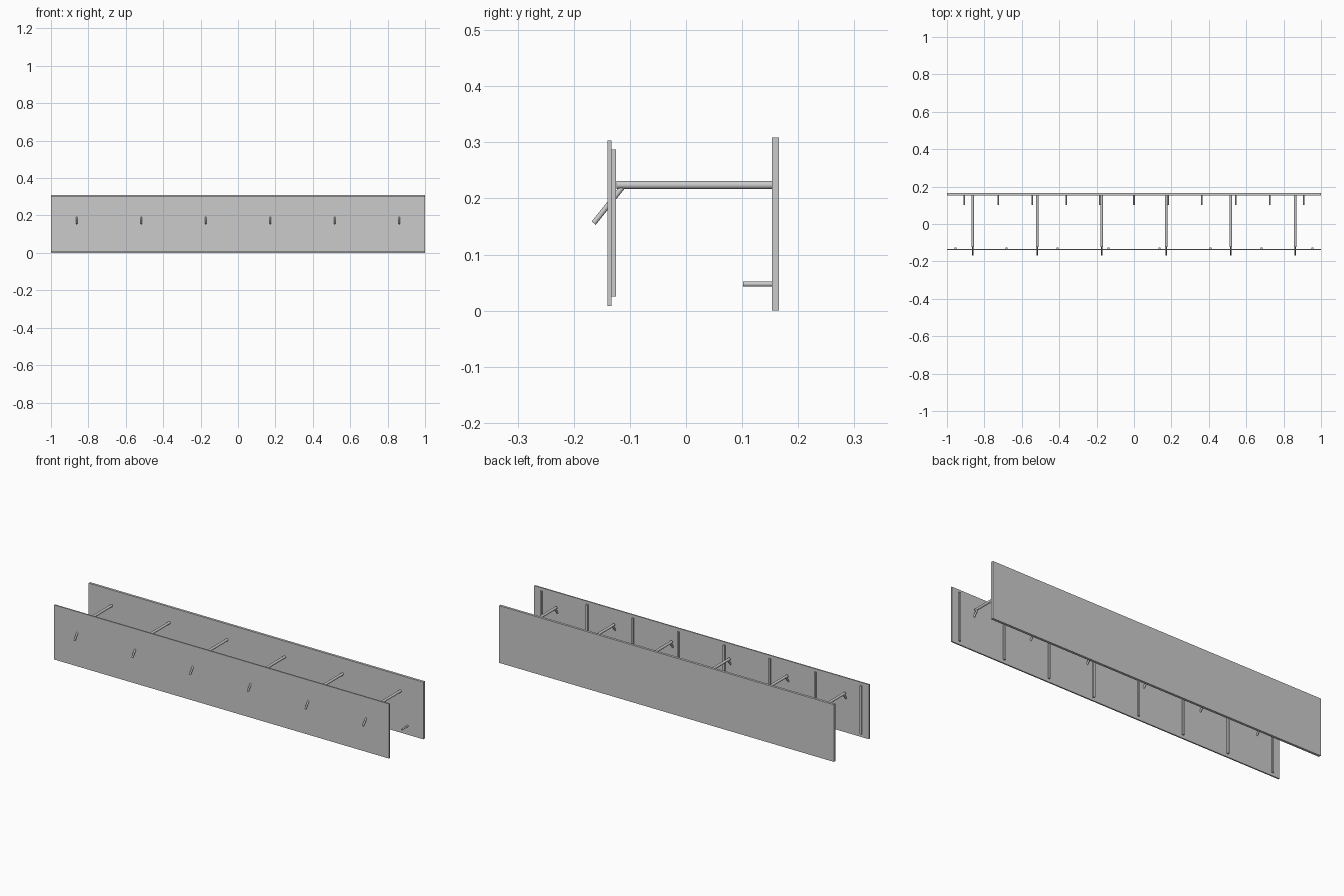
import bpy
from mathutils import Vector

if "Cube" in bpy.data.objects:
    bpy.data.objects.remove(bpy.data.objects["Cube"])


def box(name, lo, hi):
    lo, hi = Vector(lo), Vector(hi)
    bpy.ops.mesh.primitive_cube_add(size=1, location=(lo + hi) / 2)
    ob = bpy.context.object
    ob.name = name
    ob.scale = hi - lo
    bpy.ops.object.transform_apply(location=False, rotation=False, scale=True)
    return ob


def rod(name, start, end, radius):
    start, end = Vector(start), Vector(end)
    axis = end - start
    bpy.ops.mesh.primitive_cylinder_add(vertices=24, radius=radius, depth=axis.length,
                                        location=(start + end) / 2)
    ob = bpy.context.object
    ob.name = name
    ob.rotation_euler = axis.to_track_quat('Z', 'Y').to_euler()
    bpy.ops.object.shade_smooth_by_angle()
    return ob


def spread(count, half):
    return [-half + 2 * half * i / (count - 1) for i in range(count)]


# Rear board and thin front panel
box("back_board", (-1, 0.153, 0), (1, 0.166, 0.309))
box("front_panel", (-1, -0.140, 0.008), (1, -0.133, 0.303))

# Vertical stiffening ribs behind the front panel
for x in spread(8, 0.955):
    box("panel_rib", (x - 0.005, -0.133, 0.025), (x + 0.005, -0.125, 0.287))

# Long arms with slanted hooks that poke through the front panel
for x in spread(6, 0.8625):
    rod("support_arm", (x, -0.124, 0.224), (x, 0.154, 0.224), 0.007)
    rod("arm_hook", (x, -0.1645, 0.156), (x, -0.1125, 0.221), 0.0047)

# Short lower pegs on the rear board
for x in spread(11, 0.9075):
    rod("lower_peg", (x, 0.102, 0.0475), (x, 0.154, 0.0475), 0.0045)
